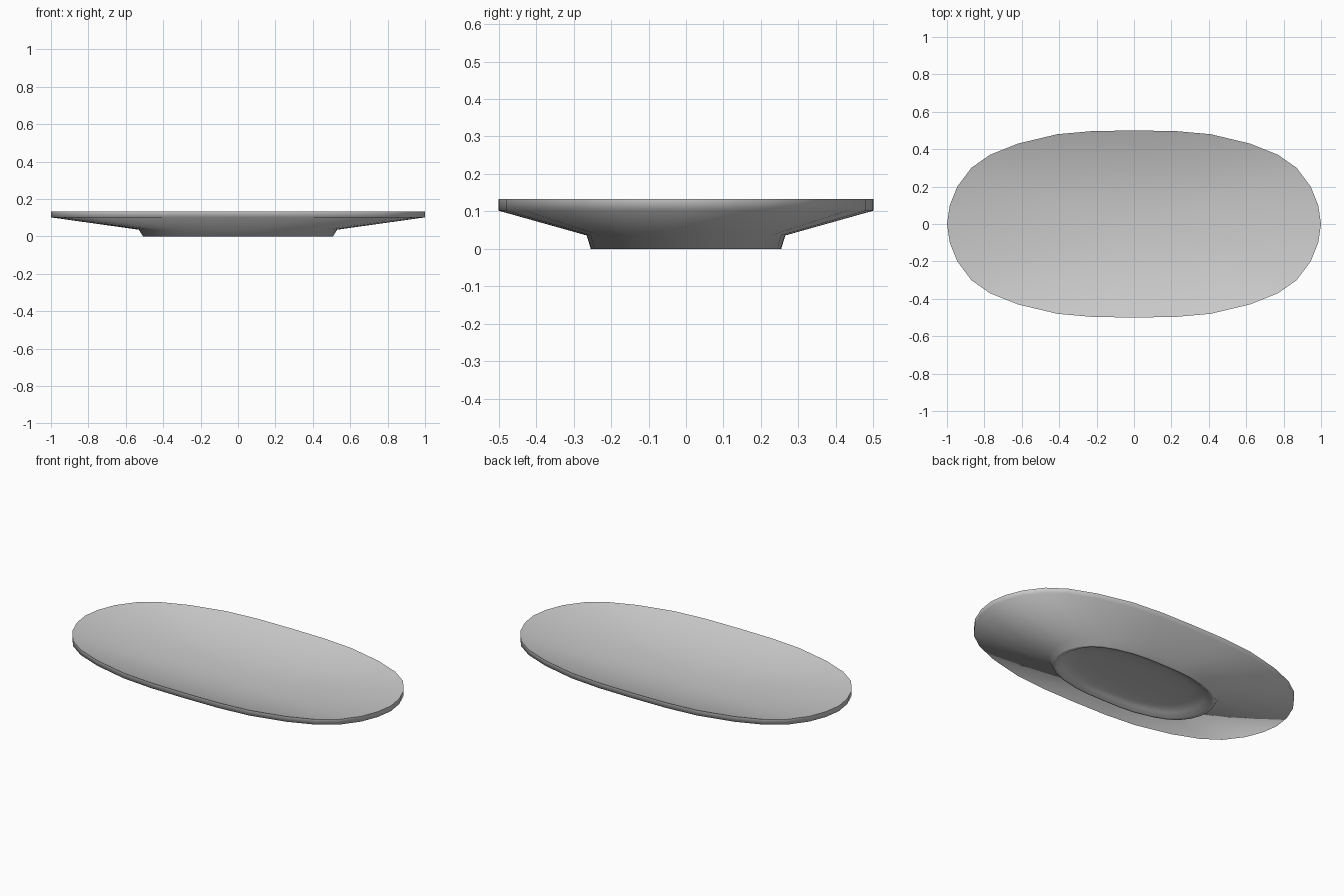
import bpy
import bmesh

cube = bpy.data.objects.get("Cube")
if cube:
    bpy.data.objects.remove(cube, do_unlink=True)

# Glazed grey of the whole dish
glaze = bpy.data.materials.new("light grey glaze")
glaze.use_nodes = True
grey = (0.6, 0.6, 0.6, 1)
glaze.diffuse_color = grey
glaze.node_tree.nodes["Principled BSDF"].inputs["Base Color"].default_value = grey

# One quarter of the oval outline, mirrored into a full loop
quarter = [(1, 0), (0.985, 0.1), (0.945, 0.2), (0.87, 0.3), (0.77, 0.37),
           (0.62, 0.43), (0.41, 0.48), (0.22, 0.497), (0, 0.5)]
half = quarter + [(-x, y) for x, y in reversed(quarter[:-1])]
outline = half + [(x, -y) for x, y in reversed(half[1:-1])]

# Section from the hollow under the foot, round the rim, to the inside centre:
# (outline scale, height)
section = [(0.2, 0.036), (0.36, 0.032), (0.45, 0.02), (0.485, 0),
           (0.508, 0), (0.53, 0.036), (1, 0.102), (1, 0.133),
           (0.985, 0.13), (0.8, 0.1), (0.6, 0.074), (0.4, 0.057), (0.2, 0.048)]

bm = bmesh.new()
rings = [[bm.verts.new((x * s, y * s, z)) for x, y in outline] for s, z in section]
count = len(outline)


def cap(ring, height):
    """Close a ring with a fan to a centre point."""
    centre = bm.verts.new((0, 0, height))
    for i in range(count):
        bm.faces.new((ring[i], ring[(i + 1) % count], centre))


for low, high in zip(rings, rings[1:]):
    for i in range(count):
        j = (i + 1) % count
        bm.faces.new((low[i], low[j], high[j], high[i]))
cap(rings[0], 0.037)
cap(rings[-1], 0.045)
bmesh.ops.recalc_face_normals(bm, faces=bm.faces)

mesh = bpy.data.meshes.new("oval_platter")
bm.to_mesh(mesh)
bm.free()
mesh.materials.append(glaze)
platter = bpy.data.objects.new("oval_platter", mesh)
bpy.context.collection.objects.link(platter)

# Smooth everywhere except the sharp upper rim
bpy.ops.object.select_all(action="DESELECT")
platter.select_set(True)
bpy.context.view_layer.objects.active = platter
bpy.ops.object.shade_smooth_by_angle(angle=1.48)
